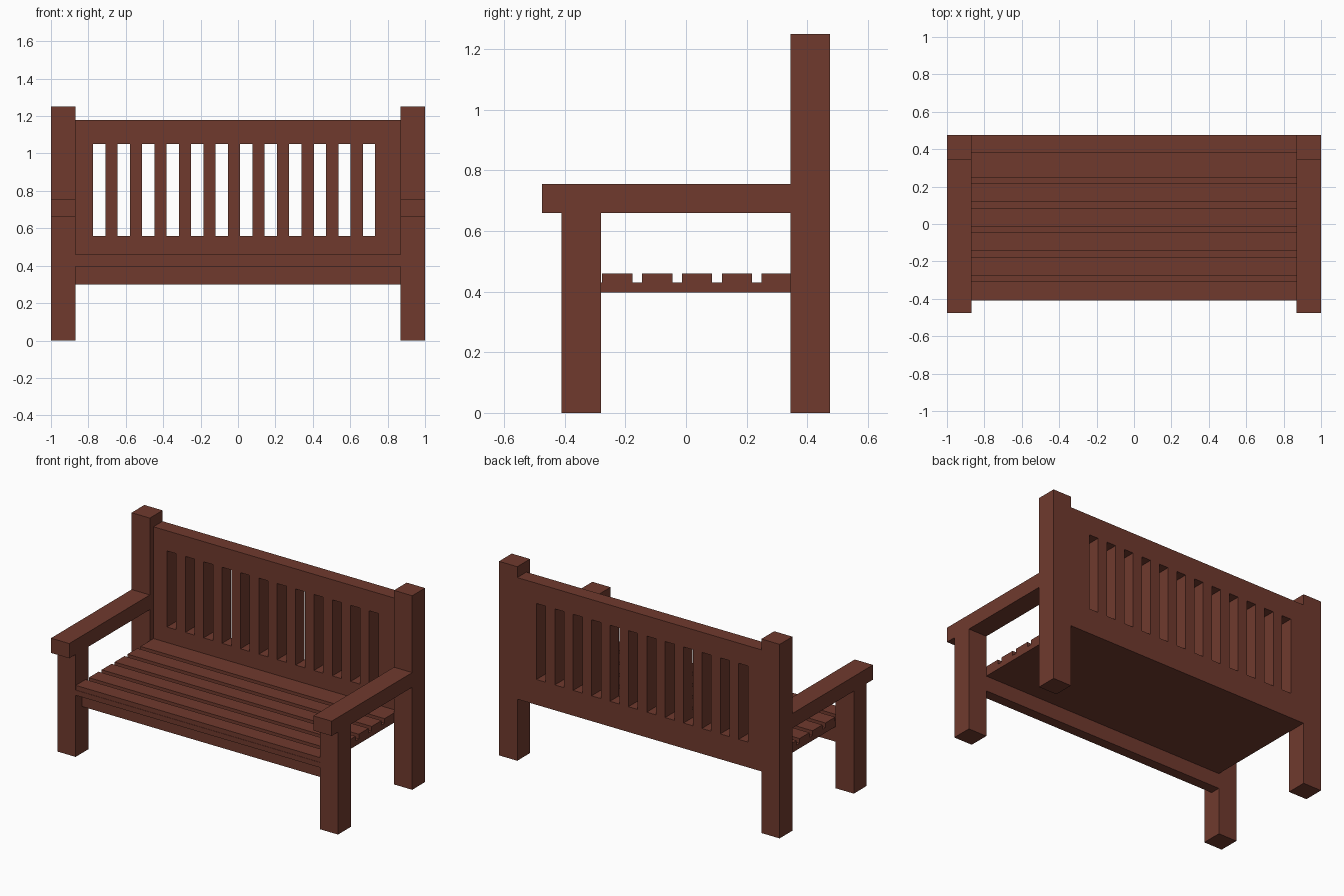
import bpy
import bmesh
from mathutils import Vector

cube = bpy.data.objects.get("Cube")
if cube:
    bpy.data.objects.remove(cube, do_unlink=True)

# Single brown wood colour
WOOD = (0.162, 0.042, 0.027, 1.0)
wood = bpy.data.materials.new("brown_wood")
wood.use_nodes = True
wood.diffuse_color = WOOD
bsdf = next(n for n in wood.node_tree.nodes if n.type == 'BSDF_PRINCIPLED')
bsdf.inputs["Base Color"].default_value = WOOD


def board(name, x, y, z):
    """Box beam spanning the given (min, max) ranges."""
    low, high = Vector((x[0], y[0], z[0])), Vector((x[1], y[1], z[1]))
    bm = bmesh.new()
    bmesh.ops.create_cube(bm, size=1.0)
    bmesh.ops.scale(bm, vec=high - low, verts=bm.verts)
    mesh = bpy.data.meshes.new(name)
    bm.to_mesh(mesh)
    bm.free()
    mesh.materials.append(wood)
    obj = bpy.data.objects.new(name, mesh)
    obj.location = (low + high) / 2
    bpy.context.collection.objects.link(obj)
    return obj


INNER, OUTER = 0.87, 1.0           # inside and outside of the posts
FRONT, LEG_BACK = -0.41, -0.28     # front leg depth
POST_FRONT, BACK = 0.345, 0.475    # back post depth
SPAN = (-INNER, INNER)

# Legs, posts and armrests on both sides
for side, x in (("left", (INNER, OUTER)), ("right", (-OUTER, -INNER))):
    board(f"{side}_front_leg", x, (FRONT, LEG_BACK), (0, 0.66))
    board(f"{side}_back_post", x, (POST_FRONT, BACK), (0, 1.25))
    board(f"{side}_armrest", x, (-0.475, POST_FRONT), (0.66, 0.755))

# Seat base, front rail and raised seat slats
PANEL = (0.382, BACK)
board("seat_base", SPAN, (FRONT, PANEL[0]), (0.397, 0.43))
board("front_rail", SPAN, (-0.345, LEG_BACK), (0.30, 0.397))
SLAT_PITCH, SLAT_WIDTH = 0.1315, 0.1
for i in range(6):
    y0 = FRONT + 0.002 + i * SLAT_PITCH
    y1 = y0 + SLAT_WIDTH if i < 5 else PANEL[0]   # last slat meets the backrest
    board(f"seat_slat_{i + 1}", SPAN, (y0, y1), (0.43, 0.46))

# Backrest rails
LOW, HIGH = 0.56, 1.05
board("backrest_lower_rail", SPAN, PANEL, (0.397, LOW))
board("backrest_top_rail", SPAN, PANEL, (HIGH, 1.18))

# Backrest uprights, leaving twelve even openings between them
GAP_START, GAP_PITCH, GAP_WIDTH, GAPS = -0.774, 0.131, 0.066, 12
left_edge = -INNER
for i in range(GAPS + 1):
    gap = GAP_START + i * GAP_PITCH
    right_edge = gap if i < GAPS else INNER
    board(f"backrest_upright_{i + 1}", (left_edge, right_edge), PANEL, (LOW, HIGH))
    left_edge = gap + GAP_WIDTH
